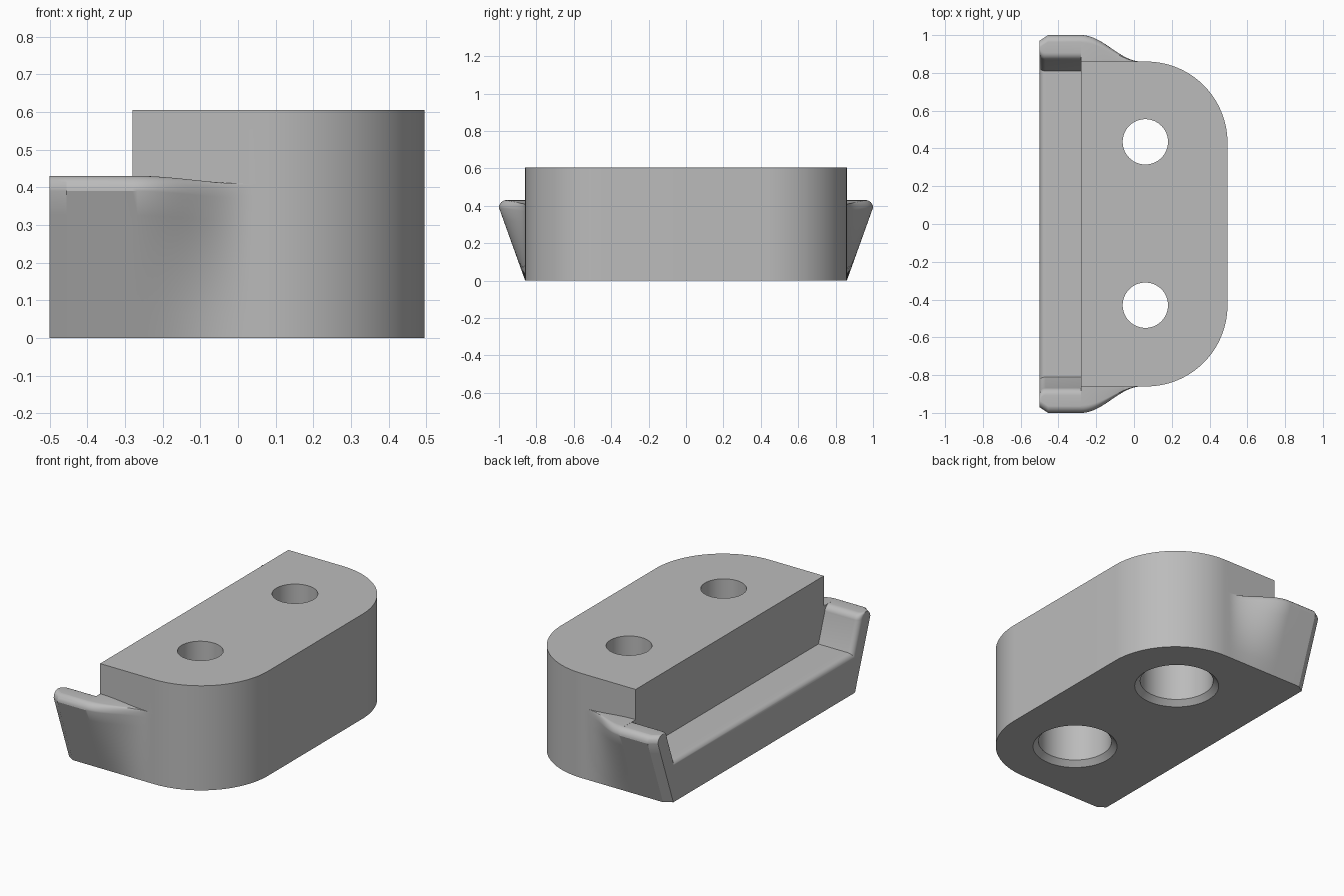
import bpy, bmesh
from math import sin, cos, pi, radians

if "Cube" in bpy.data.objects:
    bpy.data.objects.remove(bpy.data.objects["Cube"])

LEFT, STEP, SIDE = -0.5, -0.28, 0.86       # back face, step wall, half width
EAR, EAR_TOP, LEDGE, TOP = 0.14, 0.43, 0.23, 0.605
ROUND = 0.04

grey = bpy.data.materials.new("plain grey")
grey.use_nodes = True
grey.diffuse_color = (0.5, 0.5, 0.5, 1)
grey.node_tree.nodes["Principled BSDF"].inputs["Base Color"].default_value = (0.5, 0.5, 0.5, 1)


def loft(name, rings):
    """Closed solid through rings of equal point count."""
    bm = bmesh.new()
    rows = [[bm.verts.new(p) for p in ring] for ring in rings]
    n = len(rows[0])
    for a, b in zip(rows, rows[1:]):
        for i in range(n):
            j = (i + 1) % n
            bm.faces.new((a[i], a[j], b[j], b[i]))
    bm.faces.new(rows[0][::-1])
    bm.faces.new(rows[-1])
    bmesh.ops.remove_doubles(bm, verts=bm.verts, dist=1e-5)
    bmesh.ops.recalc_face_normals(bm, faces=bm.faces)
    mesh = bpy.data.meshes.new(name)
    bm.to_mesh(mesh)
    bm.free()
    mesh.materials.append(grey)
    obj = bpy.data.objects.new(name, mesh)
    bpy.context.collection.objects.link(obj)
    return obj


def flare(x):
    """Ear strength along x: full at the back, fading in an S-curve."""
    t = min(max((x + 0.28) / 0.32, 0), 1)
    return 0.5 + 0.5 * cos(pi * t)


def outline(z, out, droop=True):
    """Plan outline at height z with the ears pushed out sideways."""
    half = [(LEFT, SIDE - 0.03 + out, 1), (LEFT + 0.045, SIDE + out, 1)]
    for i in range(25):
        x = STEP + 0.32 * i / 24
        half.append((x, SIDE + out * flare(x), flare(x)))
    for i in range(33):
        a = pi / 2 * (1 - i / 32)
        half.append((0.065 + 0.43 * cos(a), 0.43 + 0.43 * sin(a), 0))
    pts = [(x, y, z * (1 - 0.05 * (1 - f)) if droop else z) for x, y, f in half]
    return pts + [(x, -y, h) for x, y, h in reversed(pts)]


# Body with flared ears, rounded along their top outer edge
shoulder = EAR_TOP - ROUND
rings = [outline(shoulder * i / 6, EAR * i / 6) for i in range(7)]
for i in range(1, 9):
    a = pi / 2 * i / 8
    rings.append(outline(shoulder + (ROUND + 0.0005) * sin(a), EAR - ROUND * (1 - cos(a))))
rings.append(outline(EAR_TOP + 0.0005, 0))
rings.append(outline(TOP, 0, False))
body = loft("bracket_body", rings)


def pocket(x, d):
    """Pocket section between the ears, grown outwards by d."""
    slope = EAR / shoulder
    floor = LEDGE - d
    foot = 0.81 + d - slope * d
    neck = foot + slope * (shoulder - floor)
    half = [(foot, floor), (neck, shoulder)]
    for i in range(1, 9):
        a = pi / 2 * i / 8
        half.append((neck + ROUND * (1 - cos(a)), shoulder + ROUND * sin(a)))
    half += [(1.2, EAR_TOP), (1.2, 0.8)]
    return [(x, y, z) for y, z in half] + [(x, -y, z) for y, z in reversed(half)]


# Step cutter, flaring to round the ledge and inner ear edges
R = 0.032
rings = [pocket(STEP, 0)]
for i in range(9):
    a = pi / 2 * i / 8
    rings.append(pocket(LEFT + R - R * sin(a), R * (1 - cos(a))))
rings.append(pocket(LEFT - 0.1, R))
cutters = [loft("step_cutter", rings)]

# Screw holes: chamfered counterbore below, narrow hole above
for side, y in (("back", 0.435), ("front", -0.43)):
    steps = ((-0.01, 0.24), (0.03, 0.2), (0.35, 0.2), (0.35, 0.12), (0.7, 0.12))
    cutters.append(loft(side + "_hole_cutter", [
        [(0.06 + r * cos(2 * pi * k / 64), y + r * sin(2 * pi * k / 64), z) for k in range(64)]
        for z, r in steps]))

bpy.context.view_layer.objects.active = body
body.select_set(True)
for c in cutters:
    c.hide_render = True
    c.select_set(False)
    mod = body.modifiers.new(c.name, 'BOOLEAN')
    mod.operation, mod.solver, mod.object = 'DIFFERENCE', 'EXACT', c
    bpy.ops.object.modifier_apply(modifier=mod.name)
    bpy.data.objects.remove(c)

bpy.ops.object.shade_smooth_by_angle(angle=radians(25))
